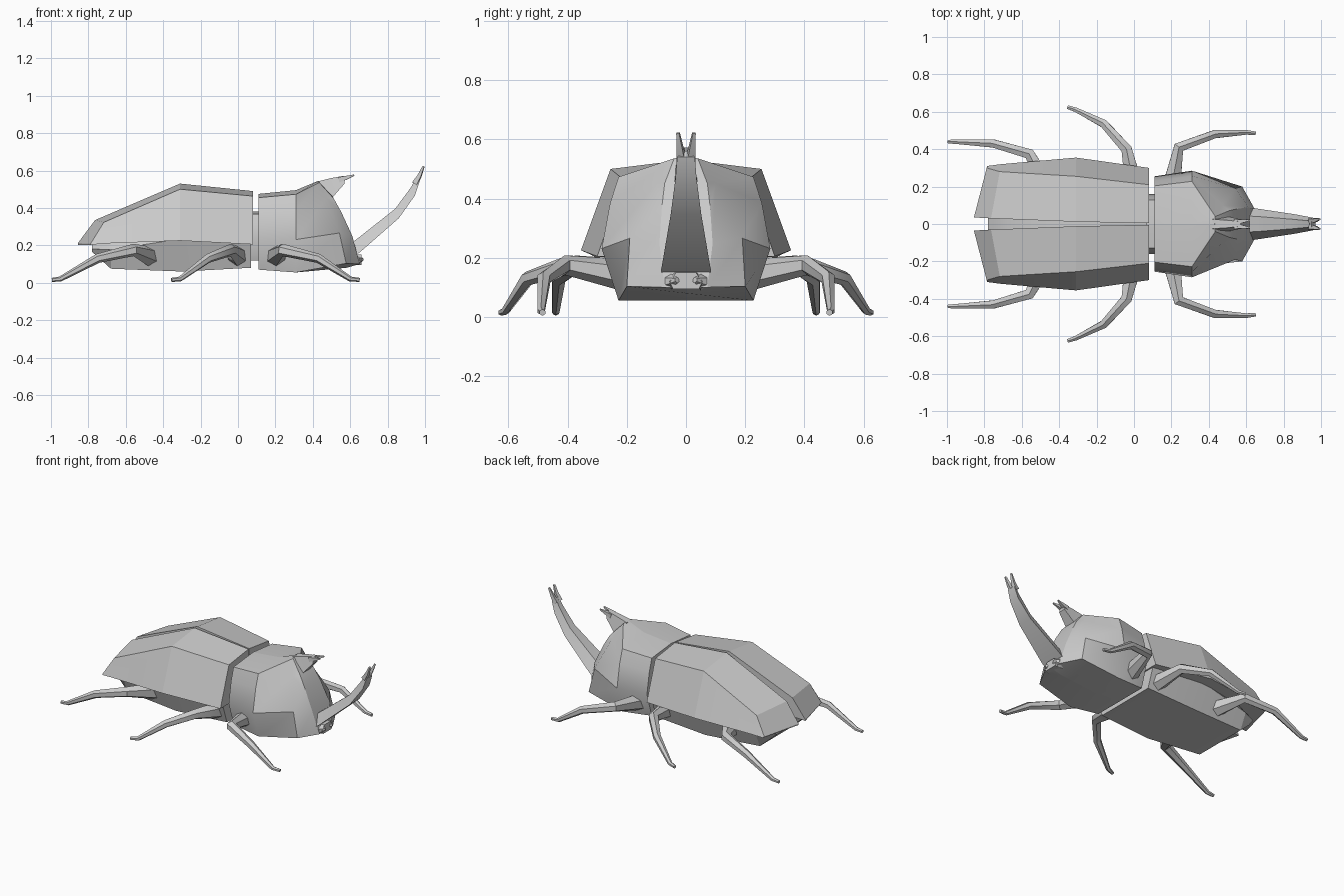
import bpy
import math
from mathutils import Vector

cube = bpy.data.objects.get("Cube")
if cube:
    bpy.data.objects.remove(cube, do_unlink=True)

# Single shell colour
shade = (.6, .6, .6, 1)
grey = bpy.data.materials.new("shell grey")
grey.use_nodes = True
grey.diffuse_color = shade
grey.node_tree.nodes["Principled BSDF"].inputs["Base Color"].default_value = shade


def add_object(name, verts, faces, angle):
    mesh = bpy.data.meshes.new(name)
    mesh.from_pydata(verts, [], faces)
    mesh.materials.append(grey)
    obj = bpy.data.objects.new(name, mesh)
    bpy.context.collection.objects.link(obj)
    bpy.ops.object.select_all(action="DESELECT")
    obj.select_set(True)
    bpy.context.view_layer.objects.active = obj
    bpy.ops.object.mode_set(mode="EDIT")
    bpy.ops.mesh.select_all(action="SELECT")
    bpy.ops.mesh.normals_make_consistent(inside=False)
    bpy.ops.object.mode_set(mode="OBJECT")
    bpy.ops.object.shade_smooth_by_angle(angle=math.radians(angle))


def loft(name, rings, angle=30):
    """Bridge equal closed rings and cap both ends with strips."""
    count = len(rings[0])
    verts = [point for ring in rings for point in ring]
    faces = []
    for start in range(0, len(verts) - count, count):
        for i in range(count):
            a, b = start + i, start + (i + 1) % count
            faces.append((a, b, b + count, a + count))
    for start in (0, len(verts) - count):
        for i in range(count // 2 - 1):
            faces.append([start + k for k in (i, i + 1, count - 2 - i, count - 1 - i)])
    add_object(name, verts, faces, angle)


def section(profile, x, width, top, low, lean=0):
    """Symmetric cross-section; the upper part leans back toward the tail."""
    half = []
    for across, height in profile:
        half.append((x - lean * height ** 1.5, max(width * across, .001),
                     low + (top - low) * height))
    return half + [(px, -py, pz) for px, py, pz in reversed(half)]


def limb(name, path, sizes, side, sides=6):
    """Tapering limb along a path, mirrored by the sign of side."""
    points = [Vector((x, y * side, z)) for x, y, z in path]
    rings = []
    for i, point in enumerate(points):
        before, after = points[max(i - 1, 0)], points[min(i + 1, len(points) - 1)]
        tangent = (after - before).normalized()
        across = tangent.cross(Vector((0, 0, 1))).normalized()
        up = across.cross(tangent)
        angles = [math.tau * (k + .5) / sides for k in range(sides)]
        rings.append([point + (across * math.cos(a) + up * math.sin(a)) * sizes[i]
                      for a in angles])
    loft(name, rings, 40)


def wing_ring(side, x, rim, top, low, inset, gap, sweep):
    """Wing case section: inner top, ridge, outer rim, inner bottom."""
    ridge = rim - inset
    ring = [(gap, top), (ridge, top - inset * .3), (rim, low), (gap, low)]
    return [(x + sweep * y / rim, y * side, z) for y, z in ring]


# Half profiles as fractions of width and height, from top to bottom
body_profile = [(0, 1), (.8, .95), (.9, .75), (1, .4), (.8, 0), (0, 0)]
face_profile = [(0, 1), (.2, .98), (.5, .8), (.95, .4), (1, .05), (0, 0)]
belly_profile = [(.6, 1), (1, .45), (.8, 0)]
horn_profile = [(.5, 1), (1, 0)]

# Abdomen under the wing cases
loft("abdomen", [
    section(belly_profile, .07, .27, .42, .08),
    section(belly_profile, -.3, .28, .45, .06),
    section(belly_profile, -.68, .24, .3, .075),
    section(belly_profile, -.78, .19, .2, .165),
])

# Neck joint
loft("neck", [section(body_profile, x, .16, .38, .12) for x in (.05, .14)])

# Thorax with a wedge-shaped face
loft("thorax", [
    section(body_profile, .11, .255, .475, .07),
    section(body_profile, .31, .285, .495, .055),
    section(face_profile, .58, .2, .545, .08, .15),
    section(body_profile, .65, .09, .47, .1, .15),
])

# Thorax horn, sweeping forward from the top
loft("thorax_horn", [
    section(horn_profile, .42, .05, .54, .45),
    section(horn_profile, .5, .04, .56, .45),
    section(horn_profile, .57, .025, .572, .53),
])

# Head horn, tapering forward and upward
loft("head_horn", [
    section(horn_profile, .61, .085, .2, .13, .02),
    section(horn_profile, .66, .082, .245, .17, .01),
    section(horn_profile, .86, .052, .395, .345, .02),
    section(horn_profile, .945, .036, .51, .465, .02),
    section(horn_profile, .97, .03, .56, .54, .02),
])

# Mouth
loft("mouth", [section(belly_profile, x, w, .15, .095) for x, w in ((.58, .08), (.66, .055))])

# Each leg runs root, knee, shin, heel, toe; heights and sizes are shared
legs = {
    "front": [(.2, .2), (.24, .41), (.43, .48), (.6, .49), (.65, .485)],
    "middle": [(0, .2), (-.04, .4), (-.16, .535), (-.31, .61), (-.355, .625)],
    "hind": [(-.47, .2), (-.56, .375), (-.75, .43), (-.95, .44), (-.995, .44)],
}
leg_heights = (.14, .175, .13, .02, .015)
leg_sizes = (.055, .033, .025, .014, .011)

for label, side in (("left", 1), ("right", -1)):
    # Wing case
    loft(label + "_wing_case", [
        wing_ring(side, .08, .3, .49, .205, .09, .004, 0),
        wing_ring(side, -.31, .355, .53, .225, .1, .012, 0),
        wing_ring(side, -.77, .32, .335, .21, .04, .03, .06),
        wing_ring(side, -.865, .31, .212, .203, .01, .035, .08),
    ], 12)
    # Legs
    for pair, plan in legs.items():
        path = [(x, y, z) for (x, y), z in zip(plan, leg_heights)]
        limb(f"{label}_{pair}_leg", path, leg_sizes, side)
    # Forked horn tips
    limb(label + "_thorax_prong", [(.54, .012, .55), (.58, .015, .562), (.62, .022, .575)],
         (.02, .014, .005), side, 4)
    limb(label + "_horn_prong", [(.945, .016, .53), (.97, .02, .57), (.992, .027, .622)],
         (.02, .014, .007), side, 4)
    # Jaw
    limb(label + "_jaw", [(.6, .05, .12), (.64, .05, .12), (.665, .03, .125)],
         (.03, .025, .01), side)
